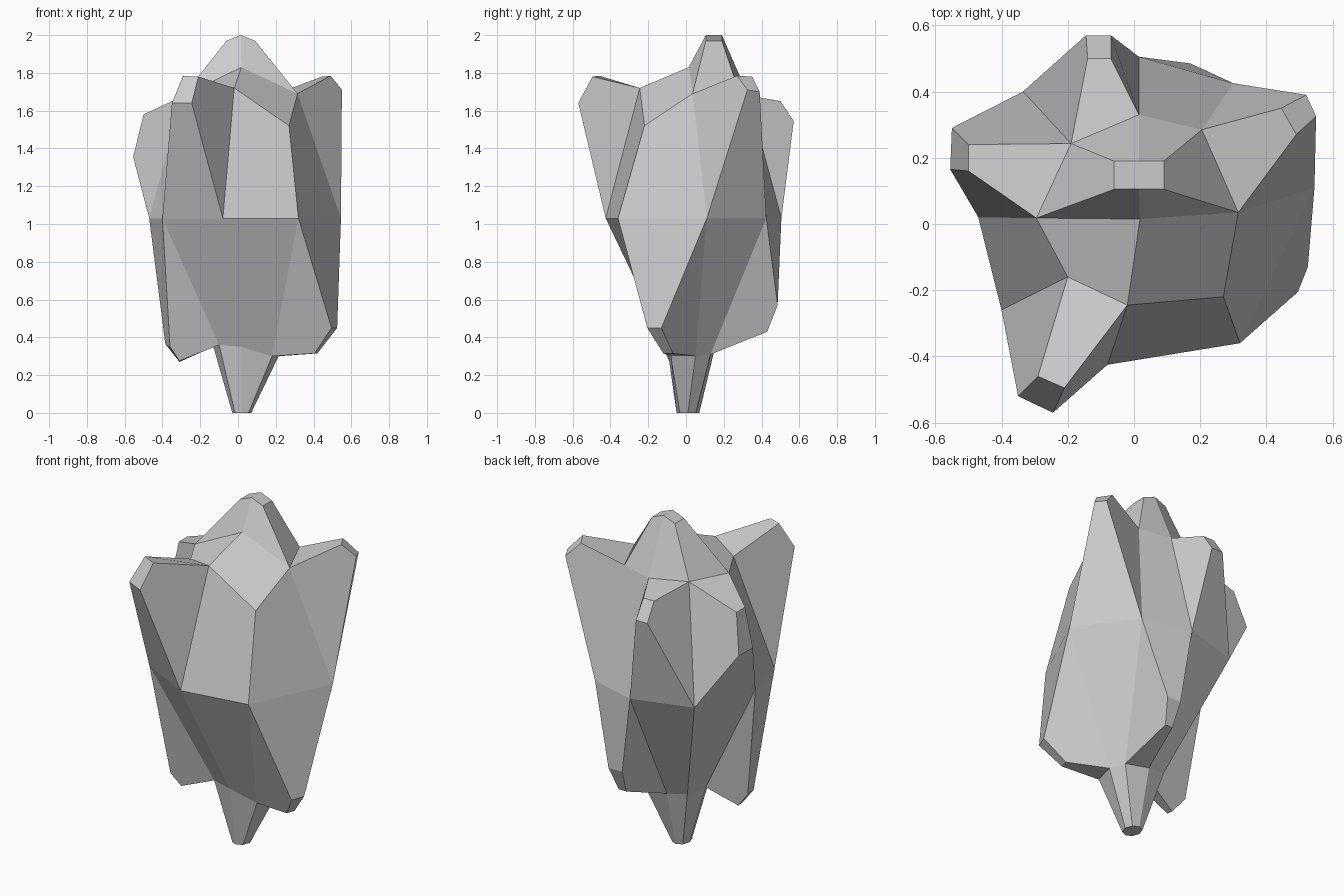
import bpy, bmesh, math

bm = bmesh.new()

def ring(points):
    return [bm.verts.new(p) for p in points]

def bridge(a, b, skip=()):
    """Quads between two closed rings, leaving chosen gaps open."""
    n = len(a)
    for i in range(n):
        if i not in skip:
            bm.faces.new((a[i], a[(i + 1) % n], b[(i + 1) % n], b[i]))

def grow(base, cap):
    """Lobe growing from an open boundary to a small end cap."""
    tip = ring(cap)
    bridge(base, tip)
    bm.faces.new(tip)

# Body rings, counted anticlockwise from the front centre
upper = ring([(-.02, -.245, 1.72), (.27, -.22, 1.52), (.315, .035, 1.69), (.205, .285, 1.69),
              (.015, .33, 1.68), (-.19, .243, 1.68), (-.295, .018, 1.675), (-.2, -.16, 1.68)])
middle = ring([(x, y, 1.03) for x, y in
               [(-.08, -.425), (.32, -.36), (.545, .11), (.30, .425),
                (.015, .505), (-.335, .4), (-.47, .02), (-.4, -.26)]])
lower = ring([(.015, -.1, .35), (.18, -.08, .30), (.215, .05, .30), (.17, .13, .31),
              (.02, .15, .33), (-.1, .13, .35), (-.13, 0, .35), (-.1, -.08, .36)])
bridge(middle, upper, skip=(2, 4, 5, 7))
bridge(lower, middle, skip=(1, 3, 6))

# Top: two flat quads, and a ridge peak over the other two
centre = bm.verts.new((.018, .015, 1.83))
bm.faces.new((centre, upper[6], upper[7], upper[0]))
bm.faces.new((centre, upper[0], upper[1], upper[2]))
grow([upper[6], centre] + upper[2:6],
     [(-.06, .105, 1.97), (.015, .105, 2), (.09, .105, 1.97),
      (.09, .19, 1.97), (.015, .19, 2), (-.06, .19, 1.97)])

# Bottom spike
grow(lower[::-1], [(.02 + .05 * math.cos(a), .01 + .06 * math.sin(a), 0)
                   for a in [math.radians(-90 + 45 * i) for i in range(7, -1, -1)]])

# Side lobes: cap corners follow low i, low i+1, high i+1, high i
upper_lobes = {
    2: [(.55, .325, 1.71), (.52, .39, 1.70), (.445, .35, 1.78), (.49, .27, 1.785)],
    4: [(-.07, .57, 1.545), (-.145, .57, 1.545), (-.14, .5, 1.65), (-.07, .5, 1.65)],
    5: [(-.55, .29, 1.355), (-.555, .165, 1.355), (-.5, .16, 1.58), (-.5, .24, 1.58)],
    7: [(-.35, -.52, 1.64), (-.245, -.57, 1.64), (-.21, -.495, 1.78), (-.29, -.46, 1.785)],
}
lower_lobes = {
    1: [(.405, -.12, .315), (.42, -.07, .315), (.525, -.13, .45), (.495, -.205, .45)],
    3: [(.14, .43, .43), (.09, .43, .43), (.08, .485, .57), (.17, .485, .57)],
    6: [(-.31, -.05, .27), (-.31, -.09, .275), (-.36, -.12, .35), (-.385, -.03, .365)],
}
for lobes, lo, hi in ((upper_lobes, middle, upper), (lower_lobes, lower, middle)):
    for i, cap in lobes.items():
        j = (i + 1) % 8
        grow([lo[i], lo[j], hi[j], hi[i]], cap)

bmesh.ops.recalc_face_normals(bm, faces=bm.faces)
mesh = bpy.data.meshes.new("lobed_rock")
bm.to_mesh(mesh)
bm.free()
bpy.context.collection.objects.link(bpy.data.objects.new("lobed_rock", mesh))
